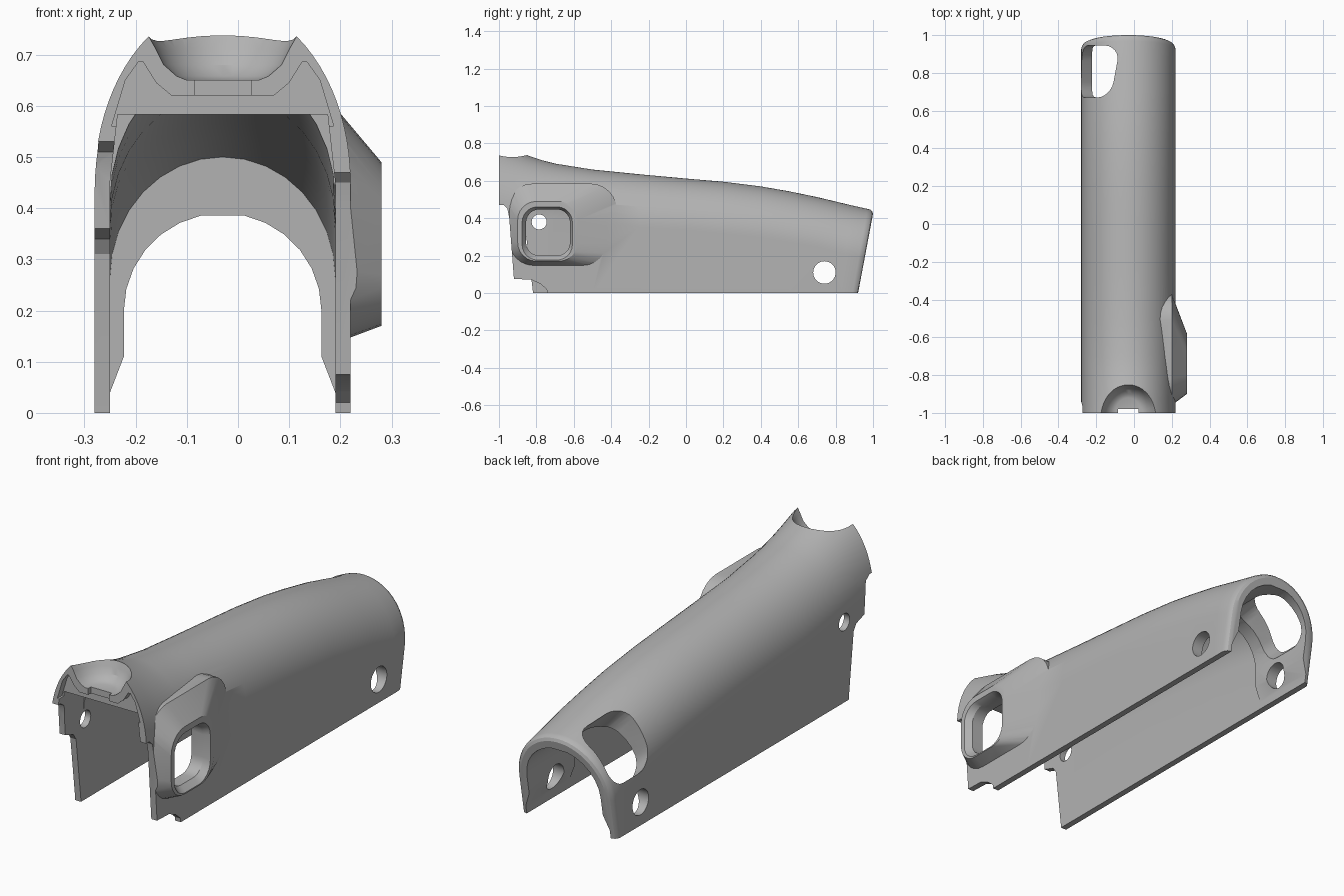
import bpy, bmesh
from math import pi, cos, sin, sqrt, radians
from mathutils import Vector

old = bpy.data.objects.get("Cube")
if old:
    bpy.data.objects.remove(old, do_unlink=True)

CX = -0.03    # centre line of the shell
HALF = 0.25   # half width of the shell
WALL = 0.03

grey = bpy.data.materials.new("plain_grey")
grey.use_nodes = True
colour = (0.45, 0.45, 0.45, 1)
grey.diffuse_color = colour
grey.node_tree.nodes["Principled BSDF"].inputs["Base Color"].default_value = colour


def loft(name, rings):
    """Closed solid through rings with equal point counts."""
    bm = bmesh.new()
    loops = [[bm.verts.new(p) for p in ring] for ring in rings]
    n = len(loops[0])
    for a, b in zip(loops, loops[1:]):
        for i in range(n):
            j = (i + 1) % n
            bm.faces.new((a[i], a[j], b[j], b[i]))
    bm.faces.new(loops[0])
    bm.faces.new(loops[-1])
    bmesh.ops.recalc_face_normals(bm, faces=bm.faces)
    mesh = bpy.data.meshes.new(name)
    bm.to_mesh(mesh)
    bm.free()
    mesh.materials.append(grey)
    obj = bpy.data.objects.new(name, mesh)
    bpy.context.collection.objects.link(obj)
    return obj


def along_x(name, pts, x0, x1):
    return loft(name, [[(x, y, z) for y, z in pts] for x in (x0, x1)])


def along_y(name, half, y0, y1):
    """Prism from a half profile mirrored about the centre line."""
    pts = [(CX + x, z) for x, z in half] + [(CX - x, z) for x, z in reversed(half)]
    return loft(name, [[(x, y, z) for x, z in pts] for y in (y0, y1)])


def rounded(a0, a1, b0, b1, r, n=6):
    pts = []
    corners = ((a1 - r, b1 - r), (a0 + r, b1 - r), (a0 + r, b0 + r), (a1 - r, b0 + r))
    for k, (a, b) in enumerate(corners):
        for i in range(n + 1):
            t = pi / 2 * (k + i / n)
            pts.append((a + r * cos(t), b + r * sin(t)))
    return pts


def circle(a, b, r, n=32):
    return [(a + r * cos(2 * pi * i / n), b + r * sin(2 * pi * i / n)) for i in range(n)]


def arch(y, top, spring, half, floor, n, slant=0.0):
    """Straight legs topped by half an ellipse; slant leans the legs forward."""
    pts = [(CX + half, floor)]
    for i in range(n + 1):
        t = pi * i / n
        pts.append((CX + half * cos(t), spring + (top - spring) * sin(t)))
    pts.append((CX - half, floor))
    return [(x, y - slant * (1 - z / top), z) for x, z in pts]


def combine(obj, tool, how="DIFFERENCE"):
    tool.hide_render = True
    mod = obj.modifiers.new(how.lower(), "BOOLEAN")
    mod.operation, mod.solver, mod.object = how, "EXACT", tool
    bpy.context.view_layer.objects.active = obj
    bpy.ops.object.modifier_apply(modifier=mod.name)
    bpy.data.objects.remove(tool, do_unlink=True)


# Outer body: y, crown height, spring height
stations = [(-1, .80, .45), (-.92, .765, .43), (-.85, .737, .42), (-.77, .71, .41),
            (-.7, .692, .40), (-.5, .66, .37), (-.25, .635, .355), (0, .612, .34),
            (.2, .595, .32), (.4, .57, .30), (.55, .544, .275), (.7, .513, .25), (.88, .47, .21)]
rings = [arch(y, top, spring, HALF, 0, 40, .08 * max(0, (y - .7) / .3))
         for y, top, spring in stations]
for y, inset in ((.97, 0), (.985, .004), (.995, .012), (1, .026)):   # rounded rear rim
    rings.append(arch(y, .45 - inset, .19, HALF - inset, 0, 40, .08))
shell = loft("arched_shell", rings)

# Side boss
face = rounded(-.90, -.58, .17, .49, .10)
base = rounded(-.96, -.37, .14, .585, .14)
boss = loft("side_boss", [[(x, y, z) for y, z in ring]
                          for x, ring in ((.12, base), (.2, base), (.28, face))])
combine(shell, boss, "UNION")

# Main hollow, stopping behind the dish and at the rear step
hollow = [s for s in stations if -.8 < s[0] < .56]
hollow = [(-.82, .727, .415)] + hollow + [(.6, .535, .265)]
combine(shell, loft("hollow", [arch(y, top - .035, spring, HALF - WALL, -.1, 16)
                               for y, top, spring in hollow]))
# Front mouth under the bulkhead
combine(shell, along_y("mouth", [(.22, -.1), (.22, .45), (.205, .583)], -1.1, -.8))
# Rear bore with flared feet
bore = [(.22, -.1), (.22, .04), (.193, .11)]
bore += [(.193 * cos(pi * i / 14), .2 + .19 * sin(pi * i / 14)) for i in range(7)]
combine(shell, along_y("bore", bore, .58, 1.1))

# Recess in front of the bulkhead, then the dish and its slot
combine(shell, along_y("recess", [(.217, .56), (.19, .65), (.165, .685), (.155, .685),
                                  (.13, .645), (.1, .62)], -1.1, -.965))
levels = ((.65, .07, .08), (.658, .09, .10), (.68, .115, .125), (.71, .13, .138),
          (.74, .147, .15), (.83, .21, .19))
combine(shell, loft("dish", [[(CX + a * x, -1 + b * y, z) for x, y in circle(0, 0, 1)]
                             for z, a, b in levels]))
combine(shell, along_y("slot", [(.055, .6), (.055, .67)], -1.1, -.98))

# Front edges of the two walls
left_edge = [(-1.1, -.1), (-1.1, .47), (-.975, .47), (-.955, .45), (-.945, .4),
             (-.92, .075), (-.83, .072), (-.78, .05), (-.745, .02), (-.73, -.1)]
right_edge = [(-1.1, -.1), (-1.1, .53), (-.985, .53), (-.955, .51), (-.945, .48),
              (-.935, .36), (-.875, .34), (-.855, .31), (-.82, .02), (-.81, -.1)]
combine(shell, along_x("left_edge", left_edge, CX, .5))
combine(shell, along_x("right_edge", right_edge, -.5, CX))

# Boss window with a tapered rim
outer = rounded(-.88, -.605, .172, .463, .085)
inner = rounded(-.855, -.62, .20, .447, .07)
combine(shell, loft("window", [[(x, y, z) for y, z in ring]
                               for x, ring in ((.1, inner), (.25, inner), (.285, outer))]))

# Round holes: a rear pair and a small one in the right wall
combine(shell, along_x("rear_holes", circle(.74, .11, .06), -.5, .5))
combine(shell, along_x("small_hole", circle(-.785, .38, .04), -.5, -.1))

# Slanted rear opening on the right shoulder
u, out = Vector((1, 0, 1)) / sqrt(2), Vector((-1, 0, 1)) / sqrt(2)
opening = rounded(-.02, .268, .67, .945, .08)
combine(shell, loft("opening", [[u * a + out * d + Vector((0, y, 0)) for a, y in opening]
                                for d in (.2, .6)]))

bpy.ops.object.select_all(action="DESELECT")
shell.select_set(True)
bpy.context.view_layer.objects.active = shell
bpy.ops.object.shade_smooth_by_angle(angle=radians(25))
